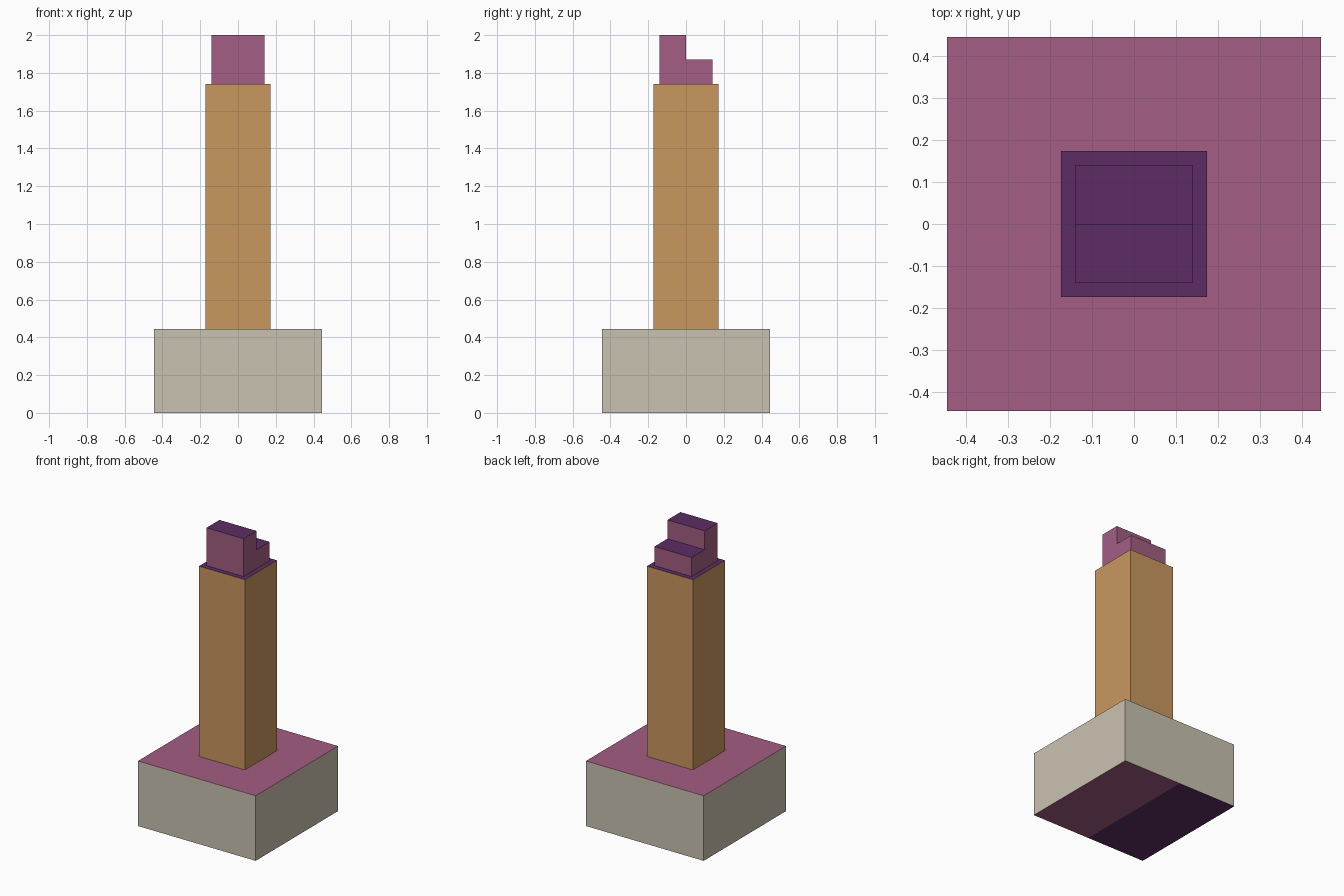
import bpy
import bmesh

if "Cube" in bpy.data.objects:
    bpy.data.objects.remove(bpy.data.objects["Cube"])


def material(name, rgb):
    """Flat colour from 8-bit sRGB, stored as linear."""
    mat = bpy.data.materials.new(name)
    lin = [((c / 255 + 0.055) / 1.055) ** 2.4 for c in rgb]
    mat.diffuse_color = (*lin, 1.0)
    mat.use_nodes = True
    mat.node_tree.nodes["Principled BSDF"].inputs["Base Color"].default_value = mat.diffuse_color
    return mat


STONE = material("beige stone", (202, 194, 177))
WOOD = material("tan wood", (201, 151, 95))
PINK = material("dusty pink", (163, 94, 131))
PURPLE = material("deep purple", (93, 44, 99))


def prism(name, profile, half_width, mats, rule, split=False):
    """Extrude a (y, z) profile along x, then colour faces by a rule."""
    bm = bmesh.new()
    face = bm.faces.new([bm.verts.new((-half_width, y, z)) for y, z in profile])
    ext = bmesh.ops.extrude_face_region(bm, geom=[face])["geom"]
    verts = [g for g in ext if isinstance(g, bmesh.types.BMVert)]
    bmesh.ops.translate(bm, verts=verts, vec=(2 * half_width, 0, 0))
    bmesh.ops.recalc_face_normals(bm, faces=bm.faces[:])
    if split:  # cut the underside along x = 0
        bottom = [f for f in bm.faces if f.normal.z < -0.5]
        geom = bottom + [e for f in bottom for e in f.edges] + [v for f in bottom for v in f.verts]
        bmesh.ops.bisect_plane(bm, geom=geom, plane_co=(0, 0, 0), plane_no=(1, 0, 0))
    bm.normal_update()
    mesh = bpy.data.meshes.new(name)
    for mat in mats:
        mesh.materials.append(mat)
    for f in bm.faces:
        f.material_index = rule(f)
    bm.to_mesh(mesh)
    bm.free()
    obj = bpy.data.objects.new(name, mesh)
    bpy.context.collection.objects.link(obj)
    return obj


def block(h, z0, z1):
    return [(-h, z0), (h, z0), (h, z1), (-h, z1)]


def base_rule(f):
    if f.normal.z > 0.5:
        return 1
    if f.normal.z < -0.5:
        return 1 if f.calc_center_median().x > 0 else 2
    return 0


def top_rule(f):
    return 1 if f.normal.z > 0.5 else 0


BASE_TOP, POST_TOP, STEP = 0.444, 1.742, 1.872

# Square plinth: pink top, underside half pink and half purple
prism("base", block(0.444, 0, BASE_TOP), 0.444, [STONE, PINK, PURPLE], base_rule, split=True)

# Tall square post with a purple top
prism("post", block(0.173, BASE_TOP, POST_TOP), 0.173, [WOOD, PURPLE], top_rule)

# Stepped cap, tall half towards the front
c = 0.14
prism("stepped_cap",
      [(-c, POST_TOP), (c, POST_TOP), (c, STEP), (0, STEP), (0, 2.0), (-c, 2.0)],
      c, [PINK, PURPLE], top_rule)
